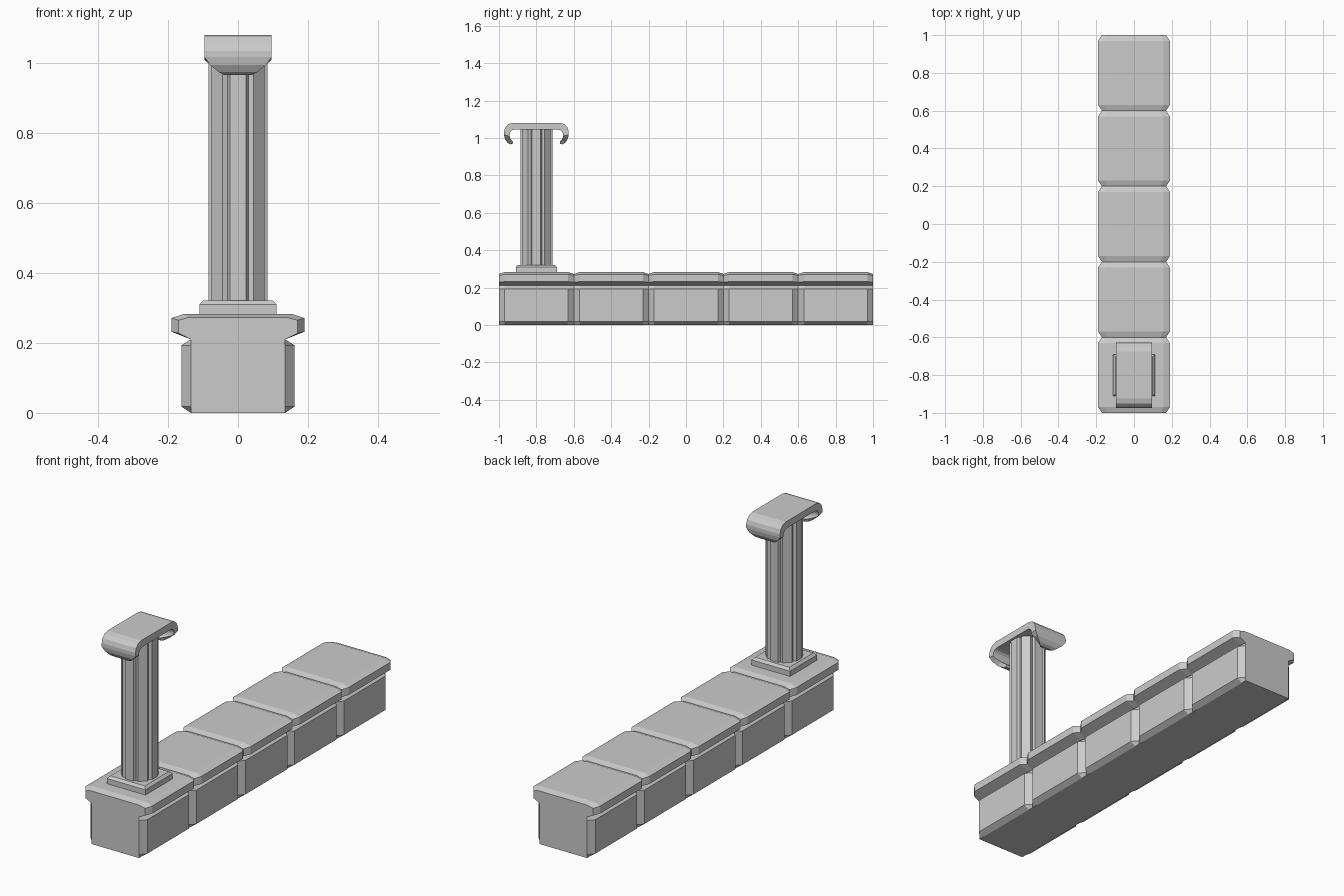
import bpy, math

if "Cube" in bpy.data.objects:
    bpy.data.objects.remove(bpy.data.objects["Cube"])

CY = -0.8  # column centre along the wall


def make(name, verts, faces):
    me = bpy.data.meshes.new(name)
    me.from_pydata(verts, [], faces)
    me.update()
    ob = bpy.data.objects.new(name, me)
    bpy.context.collection.objects.link(ob)
    return ob


def loft(name, rings):
    """Skin a list of equal-length closed rings and cap both ends."""
    n = len(rings[0])
    verts = [p for r in rings for p in r]
    faces = [(i * n + j, i * n + (j + 1) % n, (i + 1) * n + (j + 1) % n, (i + 1) * n + j)
             for i in range(len(rings) - 1) for j in range(n)]
    faces += [tuple(reversed(range(n))), tuple(range(len(verts) - n, len(verts)))]
    ob = make(name, verts, faces)
    # consistent outward normals
    import bmesh
    bm = bmesh.new()
    bm.from_mesh(ob.data)
    bmesh.ops.recalc_face_normals(bm, faces=bm.faces[:])
    bm.to_mesh(ob.data)
    bm.free()
    return ob


# Wall of five bevelled blocks: full section in the middle, narrow at the joints
full = [(.135, 0), (.162, .018), (.162, .193), (.135, .21), (.19, .232), (.19, .271), (.155, .283)]
joint = [(.135, 0), (.135, .018), (.135, .193), (.135, .21), (.17, .228), (.17, .265), (.14, .273)]


def section(half, y):
    return [(x, y, z) for x, z in half] + [(-x, y, z) for x, z in reversed(half)]


rings = [section(joint, -1)]
for k in range(5):
    y = -1 + 0.4 * k
    rings += [section(full, y + .03), section(full, y + .37), section(joint, y + .4)]
loft("block_wall", rings)


# Square plinth with a sloped top
def square(h, z):
    return [(sx * h, CY + sy * h, z) for sx, sy in ((-1, -1), (1, -1), (1, 1), (-1, 1))]


loft("column_plinth", [square(.11, .275), square(.11, .31), square(.098, .322)])

# Fluted shaft: eight flat ridges separated by V grooves
outline = []
for k in range(8):
    for da, r in ((-15, .088), (15, .088), (22.5, .077)):
        a = math.radians(45 * k + da)
        outline.append((r * math.cos(a), CY + r * math.sin(a)))
loft("column_shaft", [[(x, y, z) for x, y in outline] for z in (.315, 1.05)])

# Scroll capital: (outer y, outer z, inner y, inner z, half width), mirrored in y
scroll = [(.125, 1.081, .115, 1.045, .096), (.15, 1.074, .13, 1.041, .096),
          (.166, 1.057, .139, 1.032, .096), (.173, 1.035, .143, 1.02, .096),
          (.173, 1.017, .143, 1.01, .096), (.168, .995, .14, .999, .08),
          (.155, .975, .134, .989, .056), (.14, .966, .129, .984, .04),
          (.127, .968, .125, .981, .028)]
stations = [(-a, b, -c, d, w) for a, b, c, d, w in reversed(scroll)] + scroll
loft("scroll_capital", [[(-w, CY + a, b), (w, CY + a, b), (w, CY + c, d), (-w, CY + c, d)]
                        for a, b, c, d, w in stations])
